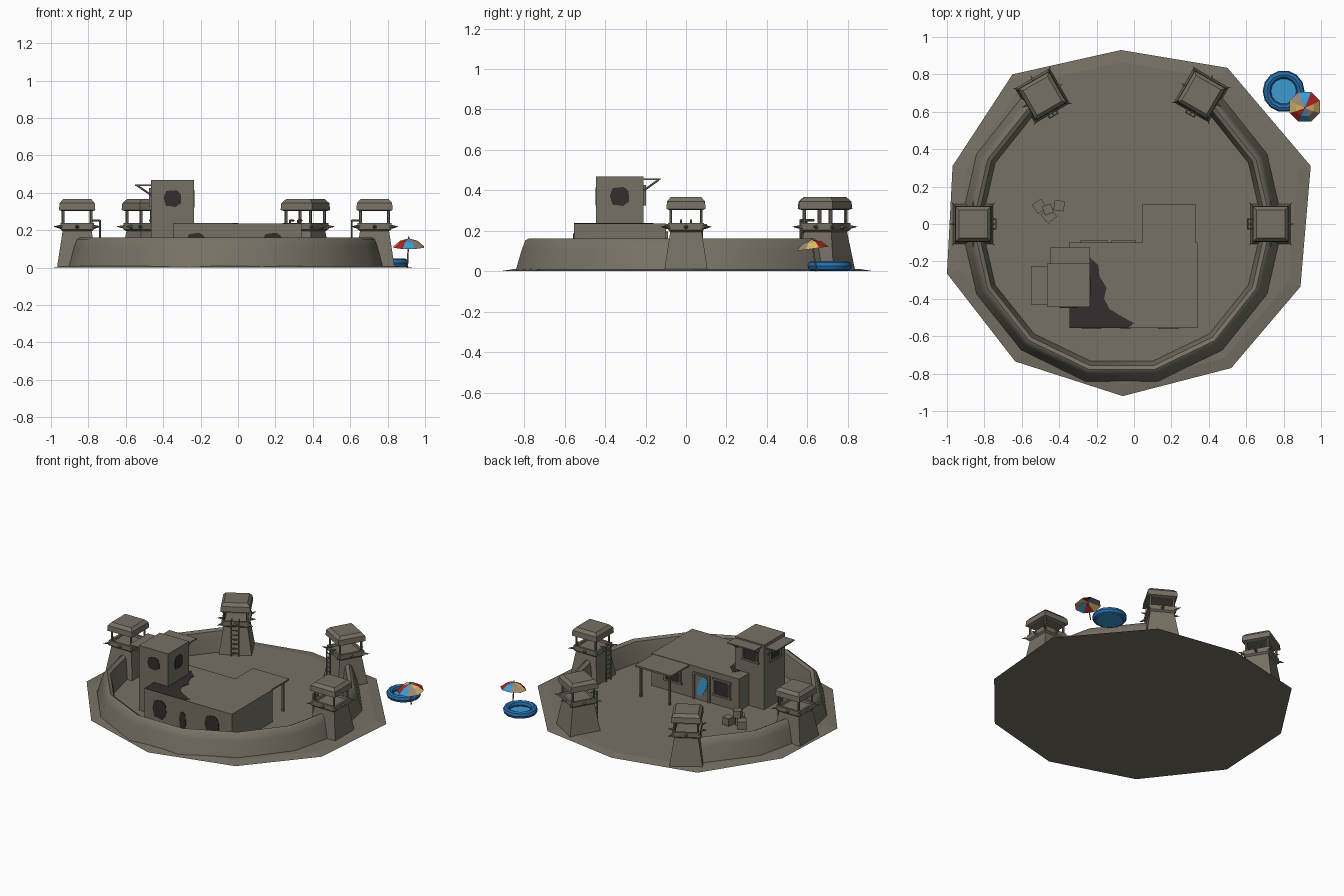
import bpy, bmesh, math
from mathutils import Vector, Matrix

if "Cube" in bpy.data.objects:
    bpy.data.objects.remove(bpy.data.objects["Cube"])

def material(name, r, g, b):
    m = bpy.data.materials.new(name)
    m.diffuse_color = (r, g, b, 1)
    m.use_nodes = True
    m.node_tree.nodes["Principled BSDF"].inputs["Base Color"].default_value = m.diffuse_color
    return m

CLAY = material("clay grey", 0.185, 0.165, 0.128)
DARK = material("scorched dark", 0.035, 0.027, 0.026)
BLUE = material("pool blue", 0.02, 0.16, 0.43)
WATER = material("light blue", 0.045, 0.33, 0.65)
RED = material("red", 0.42, 0.017, 0.017)
YELLOW = material("yellow", 0.75, 0.5, 0.15)
TAN = material("tan", 0.33, 0.25, 0.18)

def finish(bm, name, *mats, smooth=None):
    bmesh.ops.recalc_face_normals(bm, faces=bm.faces)
    me = bpy.data.meshes.new(name)
    bm.to_mesh(me)
    bm.free()
    for m in mats:
        me.materials.append(m)
    ob = bpy.data.objects.new(name, me)
    bpy.context.collection.objects.link(ob)
    if smooth:
        bpy.ops.object.select_all(action='DESELECT')
        ob.select_set(True)
        bpy.context.view_layer.objects.active = ob
        bpy.ops.object.shade_smooth_by_angle(angle=math.radians(smooth))
    return ob

def add_box(bm, lo, hi):
    c = [(a + b) / 2 for a, b in zip(lo, hi)]
    s = [b - a for a, b in zip(lo, hi)]
    bmesh.ops.create_cube(bm, size=1, matrix=Matrix.Translation(c) @ Matrix.Diagonal((*s, 1)))

def box(name, lo, hi, mat=CLAY):
    bm = bmesh.new()
    add_box(bm, lo, hi)
    return finish(bm, name, mat)

def add_rod(bm, a, b, r1, r2=None, n=6):
    a, b = Vector(a), Vector(b)
    d = b - a
    m = Matrix.Translation((a + b) / 2) @ d.to_track_quat('Z', 'Y').to_matrix().to_4x4()
    bmesh.ops.create_cone(bm, cap_ends=True, segments=n, radius1=r1,
                          radius2=r1 if r2 is None else r2, depth=d.length, matrix=m)

def add_stack(bm, rings):
    """Square rings (half width, z) joined into a capped solid."""
    loops = [[bm.verts.new((sx * h, sy * h, z)) for sx, sy in ((-1, -1), (1, -1), (1, 1), (-1, 1))]
             for h, z in rings]
    for p, q in zip(loops, loops[1:]):
        for i in range(4):
            bm.faces.new((p[i], p[(i + 1) % 4], q[(i + 1) % 4], q[i]))
    bm.faces.new(loops[0])
    bm.faces.new(loops[-1])

def lathe(name, profile, n, mat, loc, smooth=40):
    bm = bmesh.new()
    vs = [bm.verts.new((r, 0, z)) for r, z in profile]
    es = [bm.edges.new(p) for p in zip(vs, vs[1:])]
    bmesh.ops.spin(bm, geom=vs + es, cent=(0, 0, 0), axis=(0, 0, 1), angle=math.tau, steps=n)
    bmesh.ops.remove_doubles(bm, verts=bm.verts, dist=1e-4)
    ob = finish(bm, name, mat, smooth=smooth)
    ob.location = loc
    return ob

def plate(name, pts, mat, depth):
    """Thin plate from an outline of 3D points, thickened along depth."""
    bm = bmesh.new()
    f = bm.faces.new([bm.verts.new(p) for p in pts])
    ext = bmesh.ops.extrude_face_region(bm, geom=[f])['geom']
    bmesh.ops.translate(bm, vec=depth, verts=[g for g in ext if isinstance(g, bmesh.types.BMVert)])
    return finish(bm, name, mat)

# Ground slab: irregular ten-sided plate with a slightly raised top
OUT = [(-.07, .93), (.5, .835), (.945, .31), (.89, -.335), (.52, -.77),
       (-.06, -.92), (-.635, -.735), (-1, -.265), (-.97, .31), (-.65, .80)]
bm = bmesh.new()
low = [bm.verts.new((x, y, 0)) for x, y in OUT]
top = [bm.verts.new((x * .93, y * .93, .01)) for x, y in OUT]
for i in range(10):
    bm.faces.new((low[i], low[(i + 1) % 10], top[(i + 1) % 10], top[i]))
bm.faces.new(low)
bm.faces.new(top)
finish(bm, "ground", CLAY)

# Perimeter wall: rounded section swept round a 14-gon, open at the back
CX = -0.065
SEC = [(.865, 0), (.832, .11), (.815, .152), (.797, .162), (.775, .15), (.765, .11), (.75, 0)]
angs = [-149] + [(2 * k - 11) * 180 / 14 for k in range(12)] + [149]
bm = bmesh.new()
rows = [[bm.verts.new((CX + r * math.sin(math.radians(a)), -r * math.cos(math.radians(a)), z))
         for r, z in SEC] for a in angs]
for p, q in zip(rows, rows[1:]):
    for i in range(len(SEC) - 1):
        bm.faces.new((p[i], p[i + 1], q[i + 1], q[i]))
bm.faces.new(rows[0])
bm.faces.new(rows[-1])
finish(bm, "perimeter_wall", CLAY, smooth=40)

# Watchtowers: body, spikes, posts, roof and a ladder on the inner side
def watchtower(name, x, y, deg):
    bm = bmesh.new()
    add_stack(bm, [(.107, .005), (.078, .195), (.09, .205), (.09, .238), (.075, .238), (.072, .225)])
    add_stack(bm, [(.08, .302), (.097, .308), (.094, .345), (.076, .366)])
    for sx in (-1, 1):
        for sy in (-1, 1):
            add_rod(bm, (sx * .075, sy * .075, .22), (sx * .075, sy * .075, .31), .008)
            add_rod(bm, (sx * .08, sy * .08, .218), (sx * .115, sy * .115, .22), .012, .001)
    for dx, dy in ((1, 0), (-1, 0), (0, 1), (0, -1)):
        add_rod(bm, (dx * .085, dy * .085, .218), (dx * .125, dy * .125, .22), .012, .001)
    for sx in (-.025, .025):
        add_rod(bm, (sx, -.122, .0), (sx, -.122, .255), .005)
        add_rod(bm, (sx, -.122, .252), (sx, -.08, .252), .005)
    for i in range(7):
        add_rod(bm, (-.025, -.122, .03 + i * .032), (.025, -.122, .03 + i * .032), .004)
    ob = finish(bm, name, CLAY)
    ob.location = (x, y, 0)
    ob.rotation_euler.z = math.radians(deg)

watchtower("watchtower_right", .73, 0, -90)
watchtower("watchtower_left", -.86, 0, 90)
watchtower("watchtower_back_right", .36, .69, -30)
watchtower("watchtower_back_left", -.49, .685, 30)

# Main building with its lookout block
box("main_building", (-.345, -.555, 0), (.34, -.10, .237))
box("lookout_block", (-.465, -.445, 0), (-.235, -.21, .468))

# Awnings on struts over the lookout windows
box("awning_back", (-.45, -.21, .45), (-.235, -.125, .458))
box("awning_left", (-.55, -.43, .438), (-.465, -.225, .446))
bm = bmesh.new()
for x in (-.42, -.26):
    add_rod(bm, (x, -.208, .40), (x, -.135, .452), .005)
for y in (-.41, -.245):
    add_rod(bm, (-.467, y, .39), (-.54, y, .44), .005)
finish(bm, "awning_struts", CLAY)

# Porch roof on two poles
box("porch_roof", (.045, -.10, .222), (.328, .103, .234))
bm = bmesh.new()
for x in (.075, .30):
    add_rod(bm, (x, .075, 0), (x, .075, .225), .009, n=8)
finish(bm, "porch_poles", CLAY)

# Scorched openings: ragged rounded plates
def ragged(c, u, w, h):
    pts = []
    for i in range(14):
        a = math.tau * i / 14
        k = 1 + .06 * math.sin(3 * i)
        ca, sa = math.cos(a), math.sin(a)
        du = w * k * math.copysign(abs(ca) ** .7, ca)
        dz = h * k * math.copysign(abs(sa) ** .7, sa)
        pts.append(Vector(c) + Vector(u) * du + Vector((0, 0, dz)))
    return pts

for n, x, z, w, h in (("left", -.225, .12, .052, .066), ("middle", -.045, .09, .025, .06),
                      ("right", .185, .12, .055, .066)):
    plate("front_opening_" + n, ragged((x, -.554, z), (1, 0, 0), w, h), DARK, (0, -.004, 0))
plate("lookout_opening_front", ragged((-.35, -.444, .37), (1, 0, 0), .046, .044), DARK, (0, -.004, 0))
plate("lookout_opening_right", ragged((-.236, -.328, .37), (0, 1, 0), .046, .046), DARK, (.004, 0, 0))

# Scorch mark on the main roof
SCORCH = [(-.25, -.16), (-.225, -.19), (-.19, -.22), (-.185, -.28), (-.147, -.34), (-.16, -.40), (-.13, -.455),
          (-.065, -.495), (0, -.53), (-.03, -.555), (-.345, -.555), (-.345, -.3)]
plate("roof_scorch", [(x, y, .236) for x, y in SCORCH], DARK, (0, 0, .003))

# Framed windows: four bars around a dark pane
def window(name, c, w, h, axis):
    """axis 0: wall runs along x and faces +y; axis 1: wall runs along y and faces -x"""
    bm = bmesh.new()
    t, d = .012, .012

    def bar(u0, u1, z0, z1, dep):
        x, y, z = c
        if axis == 0:
            add_box(bm, (x + u0, y - .003, z + z0), (x + u1, y + dep, z + z1))
        else:
            add_box(bm, (x - dep, y + u0, z + z0), (x + .003, y + u1, z + z1))
    for s in (-1, 1):
        bar(s * w - t / 2, s * w + t / 2, -h, h, d)
        bar(-w - t, w + t, s * h - t / 2, s * h + t / 2, d)
    split = len(bm.faces)
    bar(-w, w, -h, h, .003)
    bm.faces.ensure_lookup_table()
    for f in bm.faces[split:]:
        f.material_index = 1
    finish(bm, name, CLAY, DARK)

window("back_window_left", (-.215, -.10, .135), .06, .055, 0)
window("back_window_porch", (.17, -.10, .135), .06, .05, 0)
window("lookout_window_back", (-.36, -.21, .375), .055, .045, 0)
window("lookout_window_left", (-.465, -.33, .375), .055, .045, 1)

# Back door with a slanted blue oval
bm = bmesh.new()
for lo, hi in (((-.12, -.102, 0), (-.108, -.088, .195)), ((-.002, -.102, 0), (.01, -.088, .195)),
               ((-.12, -.102, .185), (.01, -.088, .197)), ((-.108, -.102, 0), (-.002, -.096, .186))):
    add_box(bm, lo, hi)
finish(bm, "back_door", CLAY)
oval = []
for i in range(14):
    a = math.tau * i / 14
    u, v = .034 * math.cos(a), .07 * math.sin(a)
    oval.append((-.06 - u - .3 * v, -.097, .11 + v))
plate("door_oval", oval, WATER, (0, .004, 0))

# Crates in the yard
for i, (x, y, z, s, deg) in enumerate(((-.505, .095, .008, .058, 35), (-.40, .098, .008, .055, -8),
                                       (-.455, .045, .008, .062, 40), (-.46, .078, .07, .05, 20))):
    ob = box(f"crate_{i + 1}", (-s / 2, -s / 2, 0), (s / 2, s / 2, s))
    ob.location = (x, y, z)
    ob.rotation_euler.z = math.radians(deg)

# Paddling pool: inflated ring and water
ring = [(.09 + .022 * math.cos(math.tau * i / 8), .025 + .024 * math.sin(math.tau * i / 8)) for i in range(9)]
lathe("pool_ring", ring, 14, BLUE, (.80, .71, .001))
lathe("pool_water", [(0, .004), (.085, .004), (.085, .016), (0, .016)], 14, WATER, (.80, .71, 0))

# Parasol: eight coloured panels on a leaning pole
bm = bmesh.new()
prof = [(.05, .035), (.087, .004)]
apex = bm.verts.new((0, 0, .05))
rings = [[bm.verts.new((r * math.cos(math.radians(45 * i - 22.5)), r * math.sin(math.radians(45 * i - 22.5)), z))
          for i in range(8)] for r, z in prof]
hub = bm.verts.new((0, 0, .036))
for i in range(8):
    j = (i + 1) % 8
    a, b = rings
    for vs in ((apex, a[i], a[j]), (a[i], b[i], b[j], a[j]), (hub, b[j], b[i])):
        bm.faces.new(vs).material_index = i % 4
canopy = finish(bm, "parasol_canopy", YELLOW, RED, WATER, TAN)
canopy.location = (.913, .627, .107)
canopy.rotation_euler.x = math.radians(8)
bm = bmesh.new()
add_rod(bm, (.905, .645, 0), (.913, .62, .165), .004)
finish(bm, "parasol_pole", TAN)
